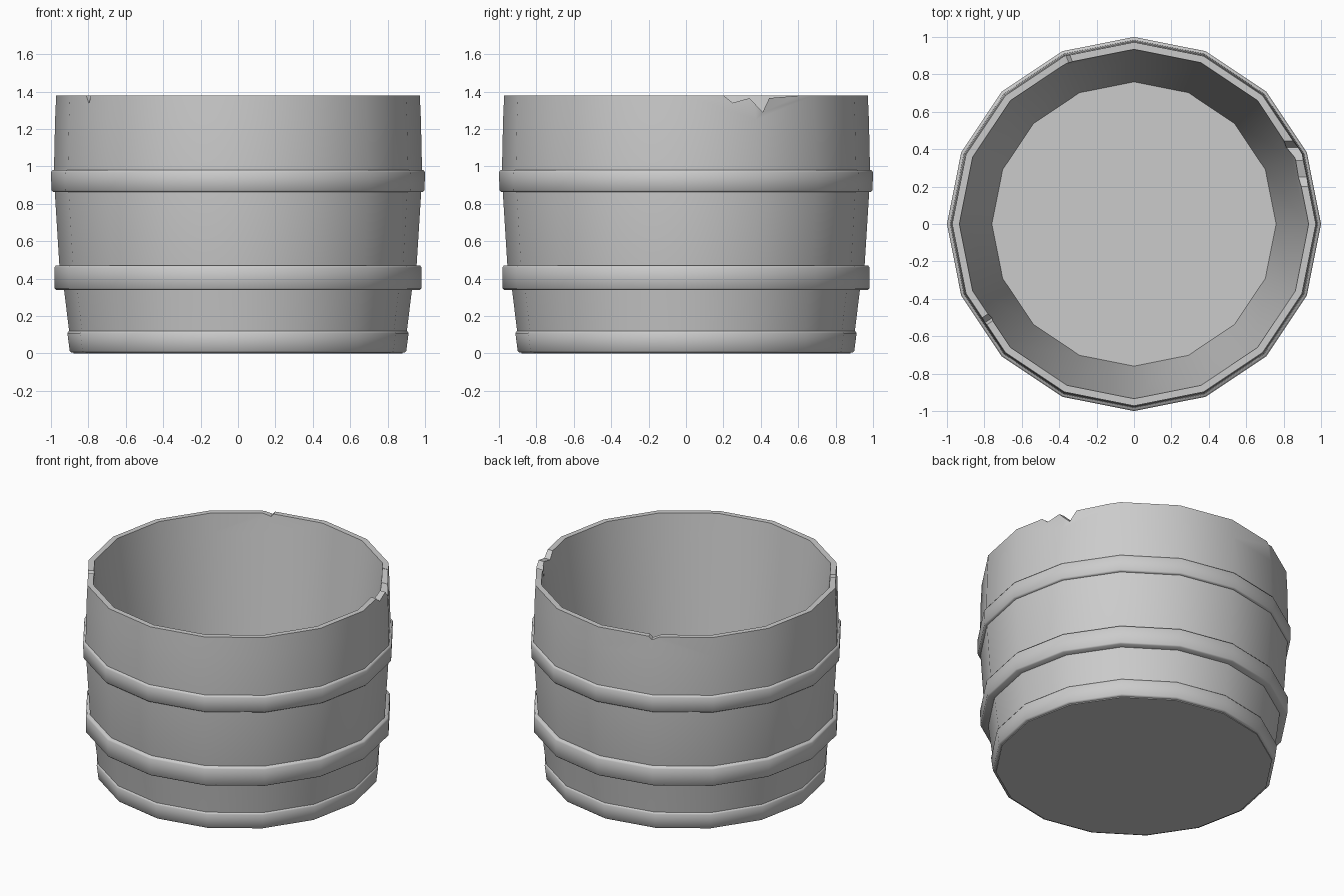
import bpy, bmesh, math
from mathutils import Matrix

SIDES = 16

cube = bpy.data.objects.get("Cube")
if cube:
    bpy.data.objects.remove(cube, do_unlink=True)

grey = bpy.data.materials.new("plain grey")
grey.use_nodes = True
grey.diffuse_color = (0.6, 0.6, 0.6, 1)
grey.node_tree.nodes["Principled BSDF"].inputs["Base Color"].default_value = (0.6, 0.6, 0.6, 1)


def finish(name, bm):
    bmesh.ops.recalc_face_normals(bm, faces=bm.faces[:])
    mesh = bpy.data.meshes.new(name)
    bm.to_mesh(mesh)
    bm.free()
    mesh.materials.append(grey)
    obj = bpy.data.objects.new(name, mesh)
    bpy.context.collection.objects.link(obj)
    return obj


def select_only(obj):
    bpy.ops.object.select_all(action='DESELECT')
    obj.select_set(True)
    bpy.context.view_layer.objects.active = obj


def smooth(obj, degrees):
    select_only(obj)
    bpy.ops.object.shade_smooth_by_angle(angle=math.radians(degrees))


def revolve(name, profile, closed):
    """Turn (radius, z) points about z; an open profile gets capped ends."""
    bm = bmesh.new()
    rings = []
    for r, z in profile:
        angles = [math.tau * i / SIDES for i in range(SIDES)]
        rings.append([bm.verts.new((r * math.cos(a), r * math.sin(a), z)) for a in angles])
    pairs = list(zip(rings, rings[1:]))
    if closed:
        pairs.append((rings[-1], rings[0]))
    else:
        bm.faces.new(rings[0])
        bm.faces.new(rings[-1])
    for low, high in pairs:
        for i in range(SIDES):
            j = (i + 1) % SIDES
            bm.faces.new((low[i], low[j], high[j], high[i]))
    return finish(name, bm)


def notch_cutter(name, degrees, outline):
    """Prism through the rim, outline given as (sideways, z)."""
    bm = bmesh.new()
    inner = bm.faces.new([bm.verts.new((0.6, y, z)) for y, z in outline])
    extruded = bmesh.ops.extrude_face_region(bm, geom=[inner])
    moved = [v for v in extruded["geom"] if isinstance(v, bmesh.types.BMVert)]
    bmesh.ops.translate(bm, verts=moved, vec=(0.6, 0, 0))
    bm.transform(Matrix.Rotation(math.radians(degrees), 4, 'Z'))
    obj = finish(name, bm)
    obj.hide_render = True
    return obj


# Tub wall: bulging outside, straight tapered inside down to the floor
tub = revolve("tub_wall", [
    (0.88, 0), (0.903, 0.12), (0.93, 0.34), (0.955, 0.47), (0.98, 0.87),
    (0.984, 0.98), (0.978, 1.25), (0.972, 1.38), (0.934, 1.38),
    (0.917, 1.25), (0.76, 0.08)], closed=False)

# Chips broken out of the rim
chips = [
    (0, [(0.2, 1.45), (0.2, 1.38), (0.25, 1.34), (0.34, 1.365), (0.41, 1.29),
         (0.445, 1.365), (0.6, 1.378), (0.6, 1.45)]),
    (213.5, [(-0.03, 1.45), (-0.03, 1.38), (0, 1.335), (0.015, 1.38), (0.015, 1.45)]),
    (112, [(-0.02, 1.45), (-0.02, 1.38), (0, 1.36), (0.05, 1.38), (0.05, 1.45)]),
]
for degrees, outline in chips:
    cutter = notch_cutter("rim_chip_cutter", degrees, outline)
    select_only(tub)
    cut = tub.modifiers.new("chip", 'BOOLEAN')
    cut.operation = 'DIFFERENCE'
    cut.solver = 'EXACT'
    cut.object = cutter
    bpy.ops.object.modifier_apply(modifier=cut.name)
    bpy.data.objects.remove(cutter, do_unlink=True)
smooth(tub, 30)

# Hoops: name, bottom, top, radius below, radius above, hidden inner radius
hoops = [
    ("bottom_hoop", 0.005, 0.12, 0.9, 0.912, 0.86),
    ("middle_hoop", 0.34, 0.47, 0.98, 0.982, 0.9),
    ("upper_hoop", 0.863, 0.98, 0.997, 1.0, 0.95),
]
for name, low, high, below, above, inside in hoops:
    hoop = revolve(name, [
        (inside, low), (below - 0.008, low), (below, low + 0.008),
        (above, high - 0.012), (above - 0.008, high), (inside, high)], closed=True)
    smooth(hoop, 60)
